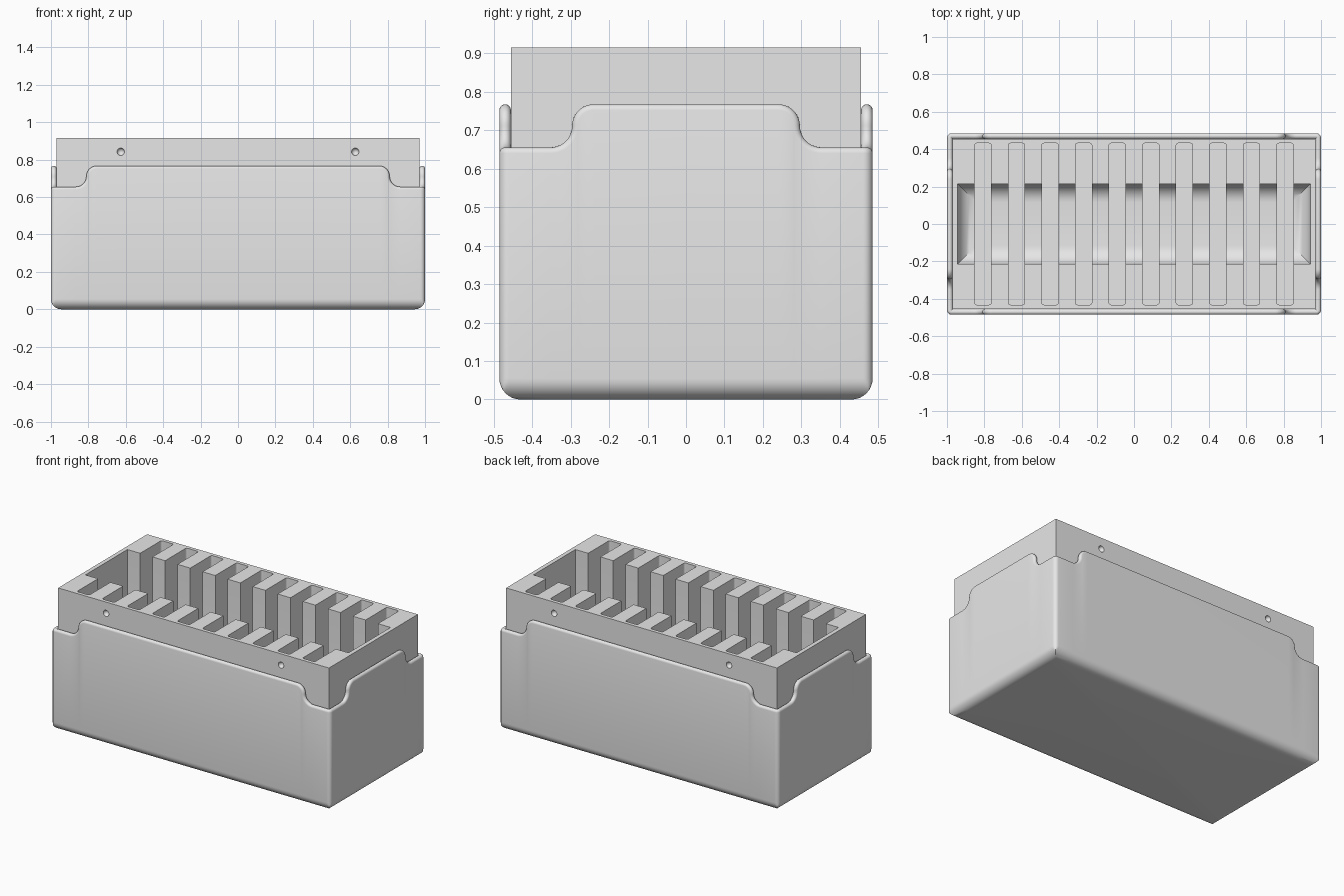
import bpy, bmesh
from math import sin, cos, pi, radians
from mathutils import Vector, Matrix

if "Cube" in bpy.data.objects:
    bpy.data.objects.remove(bpy.data.objects["Cube"])

HX, HY = 1.0, 0.485          # half size of the outer shell
WALL, CORNER, FOOT = 0.03, 0.025, 0.055
TOP, RIM, LOW = 0.915, 0.767, 0.655

grey = bpy.data.materials.new("grey plastic")
grey.use_nodes = True
colour = (0.8, 0.8, 0.8, 1)
grey.diffuse_color = colour
grey.node_tree.nodes["Principled BSDF"].inputs["Base Color"].default_value = colour


def make_object(name, bm):
    bmesh.ops.recalc_face_normals(bm, faces=bm.faces)
    mesh = bpy.data.meshes.new(name)
    bm.to_mesh(mesh)
    bm.free()
    mesh.materials.append(grey)
    obj = bpy.data.objects.new(name, mesh)
    bpy.context.collection.objects.link(obj)
    return obj


def activate(obj):
    bpy.ops.object.select_all(action='DESELECT')
    obj.select_set(True)
    bpy.context.view_layer.objects.active = obj


def add_box(bm, x, hx, hy, z0, z1, edge_rule=None, radius=0, segments=6):
    """Box with the edges chosen by edge_rule rounded off."""
    place = Matrix.Translation((x, 0, (z0 + z1) / 2)) @ Matrix.Diagonal((2 * hx, 2 * hy, z1 - z0, 1))
    verts = bmesh.ops.create_cube(bm, size=1, matrix=place)["verts"]
    if edge_rule:
        edges = [e for e in {e for v in verts for e in v.link_edges} if edge_rule(e)]
        bmesh.ops.bevel(bm, geom=edges, offset=radius, segments=segments,
                        affect='EDGES', profile=0.5)


# Rim line of half a wall: high in the middle, S-curve down to the corner
def half_wall(length):
    r = (RIM - LOW) / 2
    mid = RIM - r
    line = [(0, RIM, 0, 1)]
    for i in range(11):
        a = pi / 2 * (1 - i / 10)
        line.append((length - 0.245 + r * cos(a), mid + r * sin(a), cos(a), sin(a)))
    for i in range(1, 11):
        a = pi + pi / 2 * i / 10
        line.append((length - 0.245 + 2 * r + r * cos(a), mid + r * sin(a), -cos(a), -sin(a)))
    return line + [(length - CORNER, LOW, 0, 1)]


# Each station: rim point, direction across the rim, outward direction
stations = []
for s, z, ns, nz in half_wall(HX):
    stations.append((Vector((s, -HY, z)), Vector((ns, 0, nz)), Vector((0, -1, 0))))
for i in range(1, 6):
    a = -pi / 2 + pi / 2 * i / 6
    out = Vector((cos(a), sin(a), 0))
    stations.append((Vector((HX - CORNER, CORNER - HY, LOW)) + out * CORNER, Vector((0, 0, 1)), out))
for s, z, ns, nz in reversed(half_wall(HY)):
    stations.append((Vector((HX, -s, z)), Vector((0, -ns, nz)), Vector((1, 0, 0))))

# Outer shell: one quarter swept from rounded rim to rounded foot, then mirrored
bm = bmesh.new()
columns = []
half = WALL / 2
for point, across, out in stations:
    centre = point - (across + out) * half
    col = [centre + (out * cos(a) + across * sin(a)) * half
           for a in (pi * (1 - k / 8) for k in range(9))]
    x, y = col[-1].x, col[-1].y
    for k in range(9):
        a = pi / 2 * k / 8
        inset = FOOT * (1 - cos(a))
        col.append(Vector((min(x, HX - inset), max(y, inset - HY), FOOT * (1 - sin(a)))))
    columns.append([bm.verts.new(p) for p in col])
for a, b in zip(columns, columns[1:]):
    for k in range(len(a) - 1):
        bm.faces.new((a[k], b[k], b[k + 1], a[k + 1]))
bm.faces.new([c[-1] for c in columns] + [bm.verts.new((0, 0, 0))])
bmesh.ops.remove_doubles(bm, verts=bm.verts, dist=0.0002)
shell = make_object("outer_shell", bm)
mirror = shell.modifiers.new("mirror", 'MIRROR')
mirror.use_axis = (True, True, False)
activate(shell)
bpy.ops.object.modifier_apply(modifier=mirror.name)
bpy.ops.object.shade_smooth_by_angle(angle=radians(35))

# Inner rack block
bm = bmesh.new()
add_box(bm, 0, HX - WALL, HY - WALL, 0.02, TOP)
rack = make_object("slotted_rack", bm)

# Central trough with a rounded floor
bm = bmesh.new()
add_box(bm, 0, 0.943, 0.215, 0.16, TOP + 0.1,
        lambda e: all(v.co.z < 0.5 for v in e.verts), 0.1, 8)
trough = make_object("trough_cutter", bm)

# Ten slots across the rack, and dimples on the long sides
bm = bmesh.new()
for i in range(10):
    add_box(bm, (i - 4.5) * 0.1795, 0.044, 0.432, 0.07, TOP + 0.1,
            lambda e: abs(e.verts[0].co.z - e.verts[1].co.z) > 0.5, 0.012, 4)
for x in (-0.627, 0.627):
    for y in (WALL - HY, HY - WALL):
        bmesh.ops.create_uvsphere(bm, u_segments=20, v_segments=12, radius=0.02,
                                  matrix=Matrix.Translation((x, y, 0.842)))
slots = make_object("slot_cutter", bm)

activate(rack)
for cutter in (trough, slots):
    cutter.hide_render = True
    cut = rack.modifiers.new("cut", 'BOOLEAN')
    cut.operation, cut.solver, cut.object = 'DIFFERENCE', 'EXACT', cutter
    bpy.ops.object.modifier_apply(modifier=cut.name)
    bpy.data.objects.remove(cutter)
bpy.ops.object.shade_smooth_by_angle(angle=radians(30))
